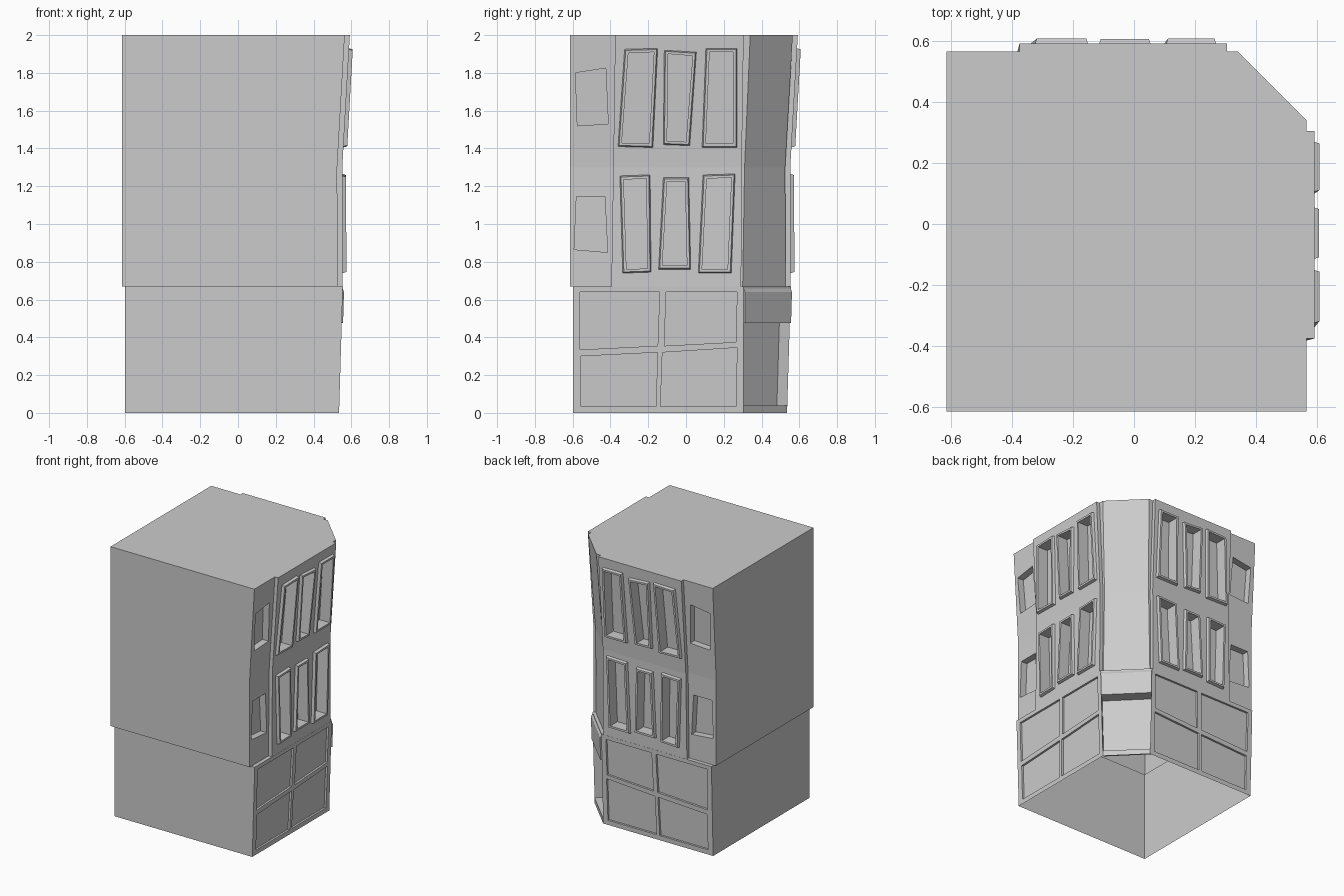
import bpy, bmesh
from mathutils import Vector
from mathutils.geometry import tessellate_polygon

if "Cube" in bpy.data.objects:
    bpy.data.objects.remove(bpy.data.objects["Cube"])

# Levels: floor break, bend in the upper facade, roof
Z = [0.67, 1.3, 2.0]
WALL = [0.527, 0.525, 0.565]      # upper wall plane per level
CUT = [0.30, 0.31, 0.34]          # start of the chamfered corner per level
PAN_L = [-0.395, -0.385, -0.375]  # raised bay, outer edge
PAN_R = [0.292, 0.295, 0.305]     # raised bay, corner edge
BAY = 0.027
E, G, C0 = -0.615, -0.597, 0.305  # upper wall end, ground wall end, ground chamfer


def wall(z):
    i = 0 if z <= Z[1] else 1
    t = (z - Z[i]) / (Z[i + 1] - Z[i])
    return WALL[i] + t * (WALL[i + 1] - WALL[i])


def shop(z):
    return 0.535 + 0.02 * z / 0.67


def bay(z):
    return wall(z) + BAY


class Part:
    """Mesh part; every face is turned to look along 'out'."""
    def __init__(self, name):
        self.name, self.bm = name, bmesh.new()

    def face(self, pts, out):
        f = self.bm.faces.new([self.bm.verts.new(p) for p in pts])
        f.normal_update()
        if f.normal.dot(Vector(out)) < 0:
            f.normal_flip()

    def finish(self):
        bmesh.ops.remove_doubles(self.bm, verts=self.bm.verts, dist=1e-5)
        me = bpy.data.meshes.new(self.name)
        self.bm.to_mesh(me)
        self.bm.free()
        ob = bpy.data.objects.new(self.name, me)
        bpy.context.collection.objects.link(ob)


def inset(q, d):
    cu, cz = sum(p[0] for p in q) / 4, sum(p[1] for p in q) / 4
    return [(u + (d if u < cu else -d), z + (d if z < cz else -d)) for u, z in q]


# Crooked openings as (u, z): top left, top right, bottom right, bottom left
SHOP = [[(-.56, .64), (-.14, .64), (-.15, .355), (-.56, .335)],
        [(-.105, .64), (.27, .64), (.265, .375), (-.115, .355)],
        [(-.555, .30), (-.15, .32), (-.16, .035), (-.555, .035)],
        [(-.125, .32), (.27, .345), (.265, .035), (-.135, .035)]]
SIDE = [[(-.58, 1.145), (-.43, 1.145), (-.415, .85), (-.592, .865)],
        [(-.585, 1.80), (-.425, 1.825), (-.412, 1.53), (-.575, 1.52)]]
TALL = [[[(-.35, 1.255), (-.19, 1.26), (-.185, .745), (-.335, .74)],
         [(-.12, 1.245), (.015, 1.245), (.025, .76), (-.145, .76)],
         [(.09, 1.26), (.26, 1.265), (.24, .74), (.065, .74)]],
        [[(-.325, 1.925), (-.15, 1.93), (-.175, 1.405), (-.36, 1.41)],
         [(-.115, 1.92), (.055, 1.91), (.02, 1.415), (-.12, 1.42)],
         [(.105, 1.93), (.27, 1.93), (.27, 1.405), (.085, 1.405)]]]

for swap, side in ((False, "right"), (True, "back")):
    def P(x, y, z):
        return Vector((y, x, z)) if swap else Vector((x, y, z))
    OUT = P(1, 0, 0)

    def holed(part, prof, outer, holes):
        loops = [[Vector((u, z, 0)) for u, z in l] for l in [outer] + holes]
        flat = [v for l in loops for v in l]
        for tri in tessellate_polygon(loops):
            part.face([P(prof(flat[i].y), flat[i].x, flat[i].y) for i in tri], OUT)

    def ring(part, prof, a, da, b, db, out=None):
        c = sum((P(prof(z), u, z) for u, z in a), Vector()) / 4
        for i in range(4):
            j = (i + 1) % 4
            pts = [P(prof(z) + d, u, z) for (u, z), d in
                   ((a[i], da), (a[j], da), (b[j], db), (b[i], db))]
            mid = sum(pts, Vector()) / 4 - c
            mid -= OUT * mid.dot(OUT)
            part.face(pts, OUT if out is None else mid * out)

    def recess(part, prof, q, front, depth):
        ring(part, prof, q, front, q, -depth, -1)
        part.face([P(prof(z) - depth, u, z) for u, z in q], OUT)

    # Ground floor shopfront with sunken panes
    g = Part("shopfront_" + side)
    holed(g, shop, [(G, 0), (C0, 0), (C0, .67), (G, .67)], SHOP)
    for q in SHOP:
        recess(g, shop, q, 0, 0.015)
    ws, c = WALL[0], CUT[0]
    g.face([P(.555, G, .67), P(.555, C0, .67), P(ws, c, .67), P(ws, G, .67)], (0, 0, 1))
    g.finish()

    # Upper facade: wall with small windows, raised bay with tall ones
    f = Part("upper_facade_" + side)
    w = Part("tall_windows_" + side)
    for i in (0, 1):
        a, b = Z[i], Z[i + 1]
        L0, L1, R0, R1 = PAN_L[i], PAN_L[i + 1], PAN_R[i], PAN_R[i + 1]
        holed(f, wall, [(E, a), (L0, a), (L1, b), (E, b)], [SIDE[i]])
        recess(f, wall, SIDE[i], 0, 0.05)
        holed(f, bay, [(L0, a), (R0, a), (R1, b), (L1, b)], TALL[i])
        holed(f, wall, [(R0, a), (CUT[i], a), (CUT[i + 1], b), (R1, b)], [])
        for p, q, d in ((L0, L1, -1), (R0, R1, 1)):
            f.face([P(wall(a), p, a), P(bay(a), p, a), P(bay(b), q, b), P(wall(b), q, b)],
                   P(0, d, 0))
        for q in TALL[i]:
            q1, q2 = inset(q, 0.006), inset(q, 0.02)
            ring(w, bay, q, 0, q1, 0.02, 1)
            ring(w, bay, q1, 0.02, q2, 0.02)
            recess(w, bay, q2, 0.02, 0.065)
    f.finish()
    w.finish()

    # Plain party walls and the overhang between them
    n = Part("plain_wall_" + side)
    N = P(0, -1, 0)
    n.face([P(G, G, 0), P(.535, G, 0), P(.555, G, .67), P(G, G, .67)], N)
    n.face([P(E, E, .67)] + [P(WALL[i], E, Z[i]) for i in range(3)] + [P(E, E, 2)], N)
    n.face([P(E, E, .67), P(ws, E, .67), P(ws, G, .67), P(G, G, .67)], (0, 0, -1))
    n.finish()

# Flat roof
half = [(E, E), (WALL[2], E), (WALL[2], PAN_L[2]), (bay(2), PAN_L[2]),
        (bay(2), PAN_R[2]), (WALL[2], PAN_R[2]), (WALL[2], CUT[2])]
r = Part("roof")
r.face([(x, y, 2) for x, y in half] + [(y, x, 2) for x, y in half[:0:-1]], (0, 0, 1))
r.finish()

# Chamfered corner with recessed doorway
D = (1, 1, 0)
k = Part("corner_wall")


def pair(x, y, z, d=0):
    return [Vector((x + d, y + d, z)), Vector((y + d, x + d, z))]


def span(part, a, b, out):
    part.face(a + b[::-1], out)


for i in (0, 1):
    span(k, pair(WALL[i], CUT[i], Z[i]), pair(WALL[i + 1], CUT[i + 1], Z[i + 1]), D)
span(k, pair(.555, C0, .67), pair(WALL[0], CUT[0], .67), (0, 0, 1))
lintel, step = pair(shop(.475), C0, .475), pair(shop(.04), C0, .04)
back_top, back_low = pair(shop(.475), C0, .475, -.055), pair(shop(.04), C0, .04, -.055)
span(k, pair(.555, C0, .67), lintel, D)
span(k, pair(.535, C0, 0), step, D)
span(k, lintel, back_top, (0, 0, -1))
span(k, step, back_low, (0, 0, 1))
for i, out in ((0, (-1, 1, 0)), (1, (1, -1, 0))):
    k.face([lintel[i], step[i], back_low[i], back_top[i]], out)
k.finish()
d = Part("door")
span(d, back_top, back_low, D)
d.finish()

# Blank sign board over the door
s = Part("sign_board")
lo, hi = pair(shop(.475), C0, .475, .007), pair(.554, C0, .64, .007)
top = pair(.554, C0, .67, -.004)
span(s, lo, hi, D)
span(s, hi, top, (1, 1, 1))
span(s, lo, lintel, (0, 0, -1))
for i, out in ((0, (1, -1, 0)), (1, (-1, 1, 0))):
    s.face([lo[i], hi[i], top[i], lintel[i]], out)
s.finish()
